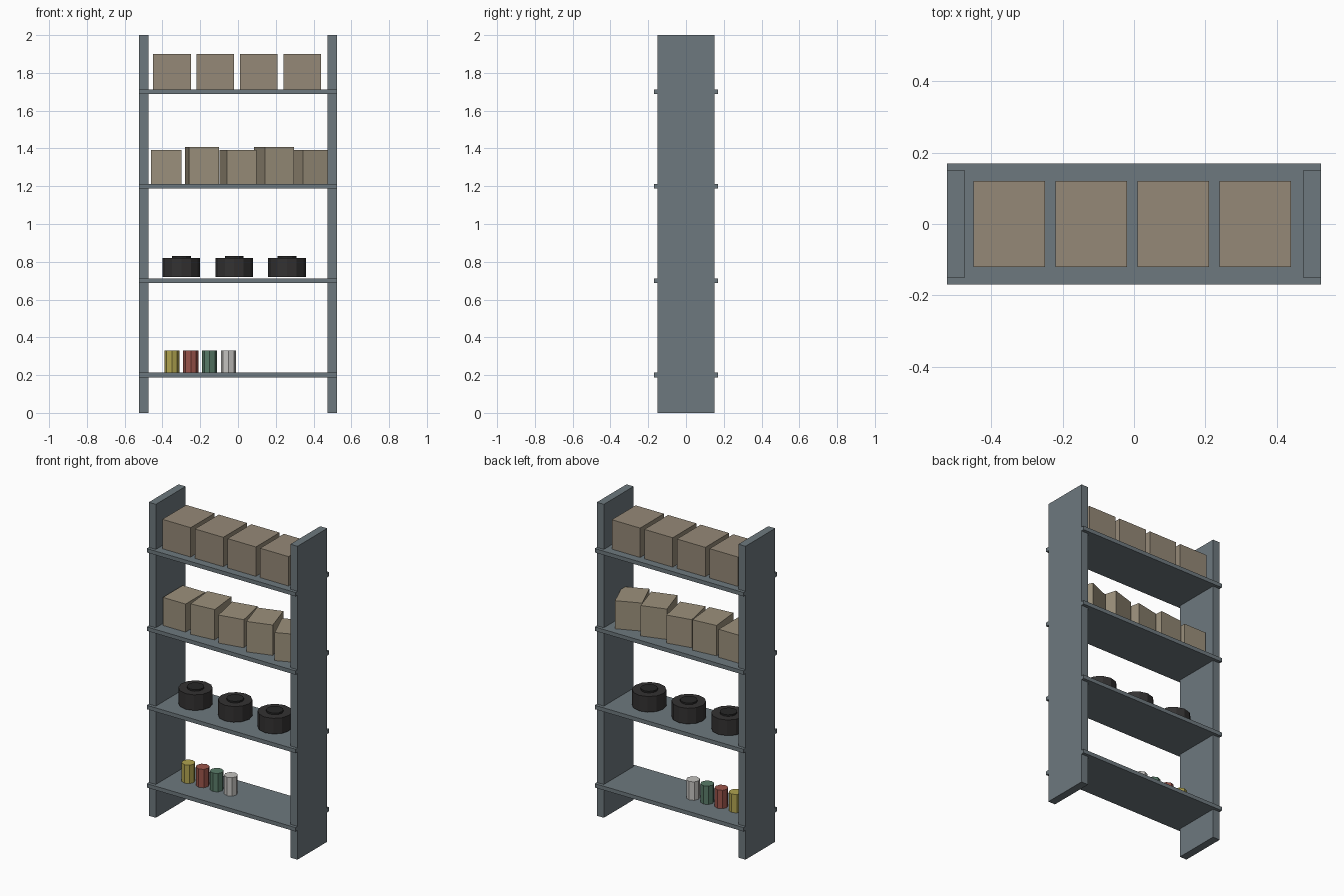
import bpy
import bmesh
from mathutils import Vector

if "Cube" in bpy.data.objects:
    bpy.data.objects.remove(bpy.data.objects["Cube"])


def material(name, rgb):
    m = bpy.data.materials.new(name)
    m.diffuse_color = (*rgb, 1.0)
    m.use_nodes = True
    m.node_tree.nodes["Principled BSDF"].inputs["Base Color"].default_value = m.diffuse_color
    return m


def finish(name, bm, loc, mat, rot=0.0):
    me = bpy.data.meshes.new(name)
    bm.to_mesh(me)
    bm.free()
    ob = bpy.data.objects.new(name, me)
    ob.location = loc
    ob.rotation_euler.z = rot
    me.materials.append(mat)
    bpy.context.collection.objects.link(ob)
    return ob


def box(name, size, loc, mat, rot=0.0):
    bm = bmesh.new()
    bmesh.ops.create_cube(bm, size=1.0)
    bmesh.ops.scale(bm, vec=Vector(size), verts=bm.verts)
    return finish(name, bm, loc, mat, rot)


def cylinder(name, radius, z0, z1, x, sides, mat):
    bm = bmesh.new()
    bmesh.ops.create_cone(bm, cap_ends=True, segments=sides, radius1=radius,
                          radius2=radius, depth=z1 - z0)
    return finish(name, bm, (x, 0, (z0 + z1) / 2), mat)


steel = material("steel", (0.155, 0.19, 0.21))
card = material("cardboard", (0.30, 0.25, 0.185))
tan = material("tan_card", (0.33, 0.28, 0.20))
black = material("black", (0.033, 0.031, 0.031))
hub_black = material("hub_black", (0.02, 0.02, 0.02))
can_mats = [material("yellow", (0.44, 0.37, 0.08)),
            material("red", (0.33, 0.09, 0.07)),
            material("green", (0.10, 0.20, 0.14)),
            material("white", (0.55, 0.54, 0.52))]

# Side panels
for side, x in (("left", -0.5), ("right", 0.5)):
    box(f"{side}_side_panel", (0.05, 0.30, 2.0), (x, 0, 1.0), steel)

# Shelves, slightly deeper than the side panels
for i in range(4):
    box(f"shelf_{i + 1}", (1.05, 0.34, 0.025), (0, 0, 0.2 + 0.5 * i), steel)

# Top shelf: row of large boxes
for i in range(4):
    box(f"large_box_{i + 1}", (0.20, 0.24, 0.19), (-0.35 + 0.23 * i, 0, 1.805), card)

# Third shelf: smaller boxes, each turned a little further
for i in range(5):
    h = 0.195 if i % 2 else 0.18
    box(f"small_box_{i + 1}", (0.16, 0.20, h),
        (-0.38 + 0.19 * i, 0, 1.2115 + h / 2), tan, 0.1 * i)

# Second shelf: black reels with raised hubs
for i in range(3):
    x = -0.3 + 0.28 * i
    cylinder(f"reel_{i + 1}", 0.10, 0.72, 0.82, x, 12, black)
    cylinder(f"reel_hub_{i + 1}", 0.05, 0.81, 0.83, x, 12, hub_black)

# Bottom shelf: coloured cans
for i, mat in enumerate(can_mats):
    cylinder(f"can_{i + 1}", 0.04, 0.21, 0.33, -0.35 + 0.1 * i, 8, mat)
